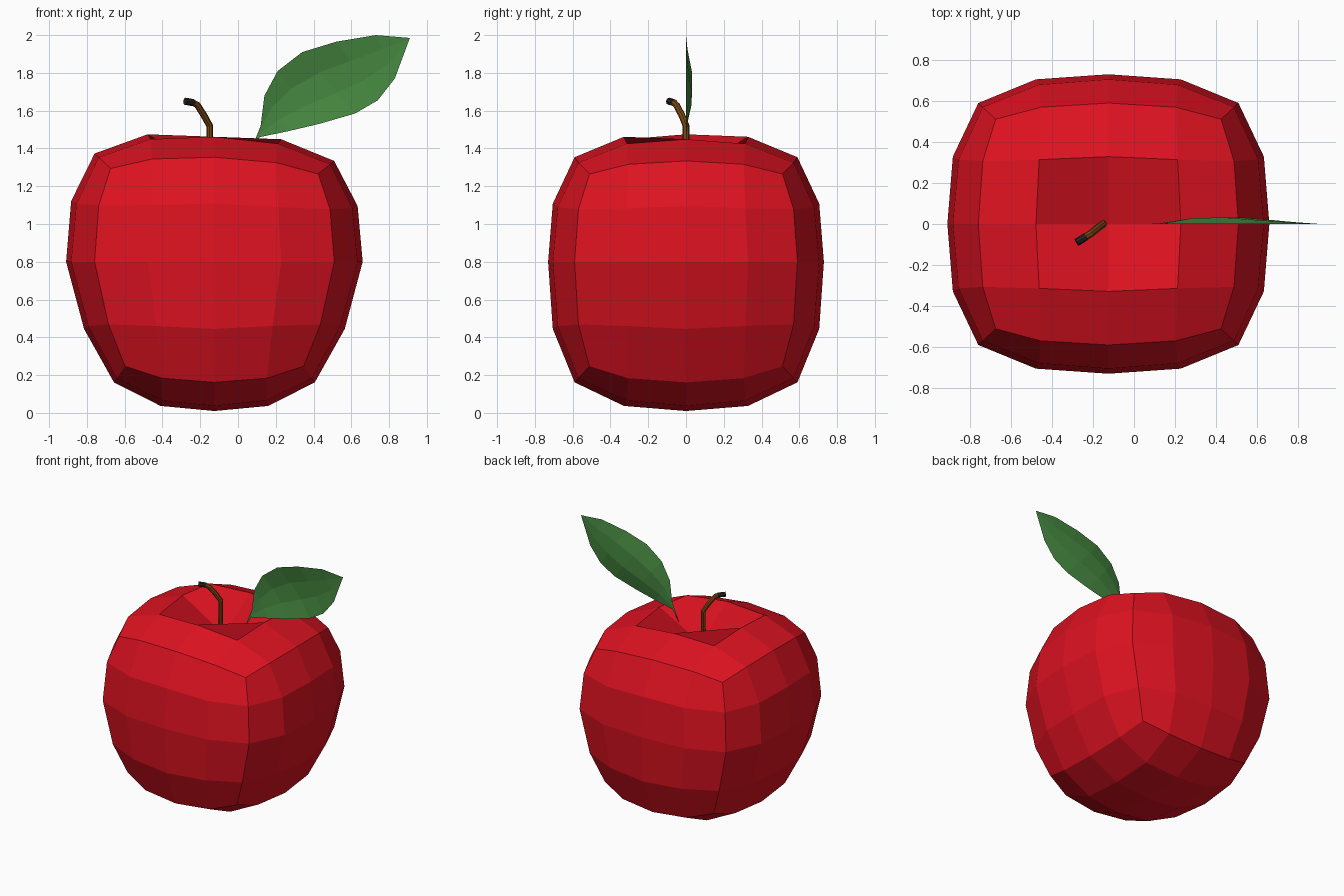
import bpy, bmesh
from mathutils import Vector

if "Cube" in bpy.data.objects:
    bpy.data.objects.remove(bpy.data.objects["Cube"])


def material(name, rgb):
    m = bpy.data.materials.new(name)
    m.diffuse_color = (*rgb, 1)
    m.use_nodes = True
    m.node_tree.nodes["Principled BSDF"].inputs["Base Color"].default_value = m.diffuse_color
    return m


def add_object(name, bm, mat):
    me = bpy.data.meshes.new(name)
    bm.to_mesh(me)
    bm.free()
    me.materials.append(mat)
    ob = bpy.data.objects.new(name, me)
    bpy.context.collection.objects.link(ob)
    return ob


def tube(name, path, radius, mat, sides=8):
    # polygonal tube swept along a path, via a bevelled curve
    cu = bpy.data.curves.new(name, 'CURVE')
    cu.dimensions = '3D'
    cu.bevel_depth = radius
    cu.bevel_resolution = sides // 2 - 2
    cu.use_fill_caps = True
    sp = cu.splines.new('POLY')
    sp.points.add(len(path) - 1)
    for p, co in zip(sp.points, path):
        p.co = (*co, 1)
    sp.use_smooth = False
    cu.materials.append(mat)
    ob = bpy.data.objects.new(name, cu)
    bpy.context.collection.objects.link(ob)


red = material("red_skin", (0.72, 0.006, 0.015))
green = material("leaf_green", (0.06, 0.24, 0.05))
brown = material("stem_brown", (0.2, 0.06, 0.006))
dark = material("stem_tip_dark", (0.02, 0.017, 0.015))

# Fruit: 4x4-per-side cube rounded by grid position, tapered below, dimpled on top
ROUND = {
    (2, 0, 0): {2: 1.0}, (2, 1, 0): {2: .966, 1: .45}, (2, 1, 1): {2: .93, 1: .43},
    (2, 2, 0): {2: .808}, (2, 2, 1): {2: .78, 1: .42}, (2, 2, 2): {2: .70},
}
bm = bmesh.new()
bmesh.ops.create_cube(bm, size=2)
bmesh.ops.subdivide_edges(bm, edges=bm.edges[:], cuts=3, use_grid_fill=True)
for v in bm.verts:
    idx = [round(c * 2) for c in v.co]
    row = ROUND[tuple(sorted((abs(i) for i in idx), reverse=True))]
    nx, ny, nz = [(row[abs(i)] if i > 0 else -row[abs(i)]) if i else 0.0 for i in idx]
    taper = 1 - .2 * max(0, -nz)
    z = .80 + nz * (.685 if nz > 0 else .79)
    if nz > 0:
        z -= .03 * nx * nz
    if idx == [0, 0, 2]:
        z = 1.26
    v.co = Vector((-.125 + .785 * nx * taper, .73 * ny, z))
add_object("fruit", bm, red)

# Stem with a dark tip
tube("stem", [(-.15, 0, 1.24), (-.15, 0, 1.52), (-.18, -.022, 1.575),
              (-.215, -.05, 1.63), (-.24, -.065, 1.643)], .018, brown)
tube("stem_tip", [(-.235, -.062, 1.642), (-.28, -.09, 1.65)], .019, dark)

# Leaf: thin sheet between an upper and a lower edge, bulging back in the middle
upper = [(.12, 1.52), (.14, 1.68), (.21, 1.81), (.34, 1.91), (.52, 1.965), (.73, 2.0)]
lower = [(.115, 1.46), (.26, 1.49), (.43, 1.53), (.62, 1.585), (.74, 1.655), (.83, 1.77)]
bulge = [.003, .015, .035, .04, .025, .01]
bm = bmesh.new()
base = bm.verts.new((.06, 0, 1.37))
tip = bm.verts.new((.91, 0, 1.985))
rows = []
for (ux, uz), (lx, lz), b in zip(upper, lower, bulge):
    rows.append([bm.verts.new((ux + (lx - ux) * t, b * k, uz + (lz - uz) * t))
                 for t, k in ((0, 0), (.33, .8), (.66, .8), (1, 0))])
for k in range(3):
    bm.faces.new((base, rows[0][k], rows[0][k + 1]))
    bm.faces.new((tip, rows[-1][k + 1], rows[-1][k]))
    for a, b in zip(rows, rows[1:]):
        bm.faces.new((a[k], b[k], b[k + 1], a[k + 1]))
bmesh.ops.recalc_face_normals(bm, faces=bm.faces[:])
add_object("leaf", bm, green)
